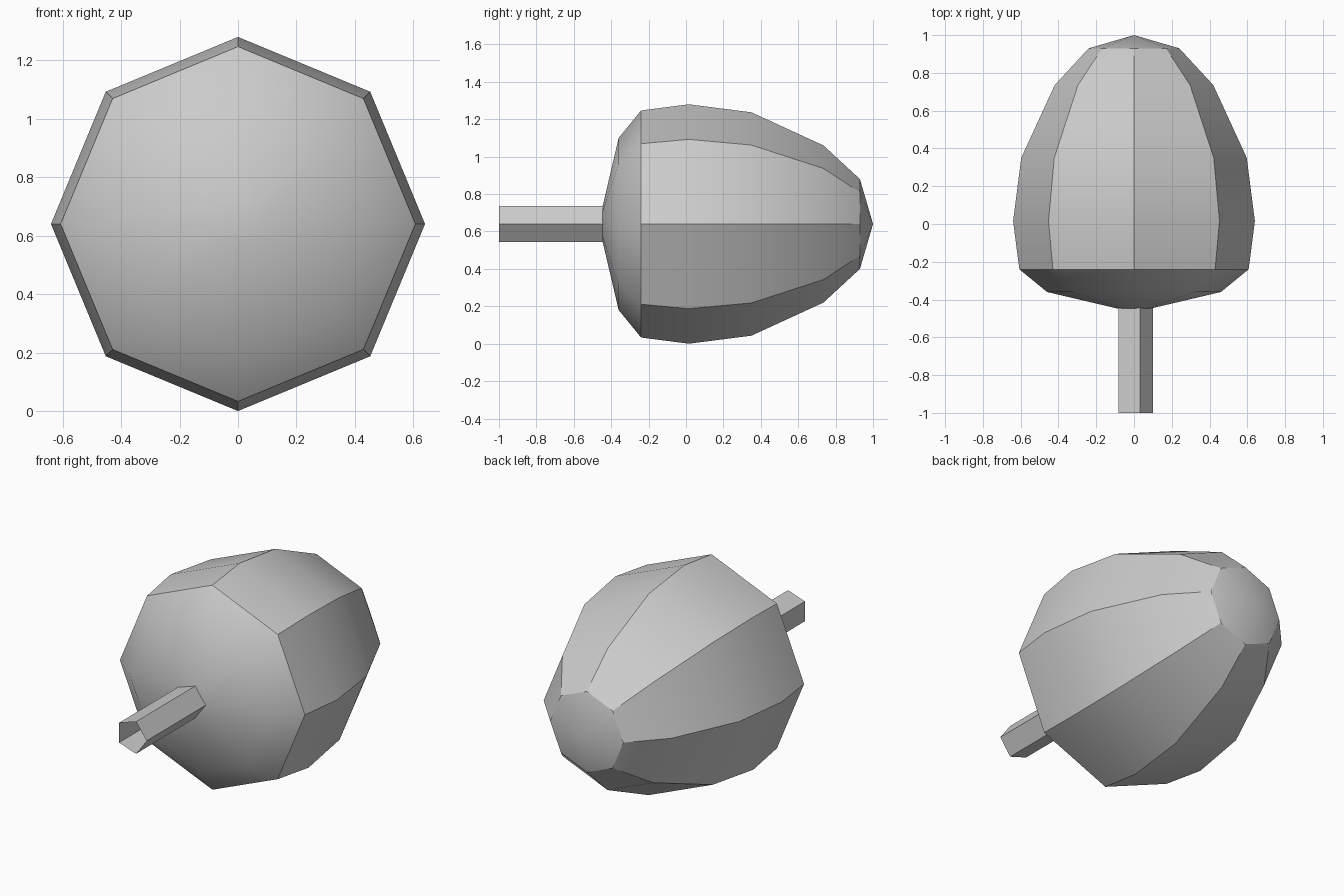
import bpy, bmesh, math

if "Cube" in bpy.data.objects:
    bpy.data.objects.remove(bpy.data.objects["Cube"])

AXIS_Z = 0.64  # height of the long axis, which runs along y

mat = bpy.data.materials.new("plain grey")
mat.diffuse_color = (0.6, 0.6, 0.6, 1)
mat.use_nodes = True
mat.node_tree.nodes["Principled BSDF"].inputs["Base Color"].default_value = mat.diffuse_color


def lathe(name, profile, sides, cap_start=False, tip=None):
    """Loft (y, radius) rings around the y axis, optionally closing the ends."""
    bm = bmesh.new()
    rings = []
    for y, r in profile:
        ring = []
        for i in range(sides):
            a = 2 * math.pi * i / sides
            ring.append(bm.verts.new((r * math.cos(a), y, AXIS_Z + r * math.sin(a))))
        rings.append(ring)
    for a, b in zip(rings, rings[1:]):
        for i in range(sides):
            j = (i + 1) % sides
            bm.faces.new((a[i], b[i], b[j], a[j]))
    if cap_start:
        bm.faces.new(rings[0])
    if tip is not None:
        apex = bm.verts.new((0, tip, AXIS_Z))
        for i in range(sides):
            bm.faces.new((rings[-1][i], apex, rings[-1][(i + 1) % sides]))
    bmesh.ops.recalc_face_normals(bm, faces=bm.faces)
    # smooth faces, with creases over 30 degrees kept sharp
    for f in bm.faces:
        f.smooth = True
    for e in bm.edges:
        e.smooth = len(e.link_faces) == 2 and e.calc_face_angle() < math.radians(30)
    mesh = bpy.data.meshes.new(name)
    bm.to_mesh(mesh)
    bm.free()
    mesh.materials.append(mat)
    obj = bpy.data.objects.new(name, mesh)
    bpy.context.collection.objects.link(obj)
    return obj


# Eight-sided bulb: shallow base, belly, tapering to a point at the back
lathe("bulb", [(-0.447, 0.09), (-0.36, 0.46), (-0.24, 0.607), (0.015, 0.64),
               (0.35, 0.597), (0.735, 0.42), (0.93, 0.24)], 8, cap_start=True, tip=1.0)

# Five-sided hollow stem, open at the front end
lathe("stem", [(-1.0, 0.1), (-0.44, 0.1)], 5)
